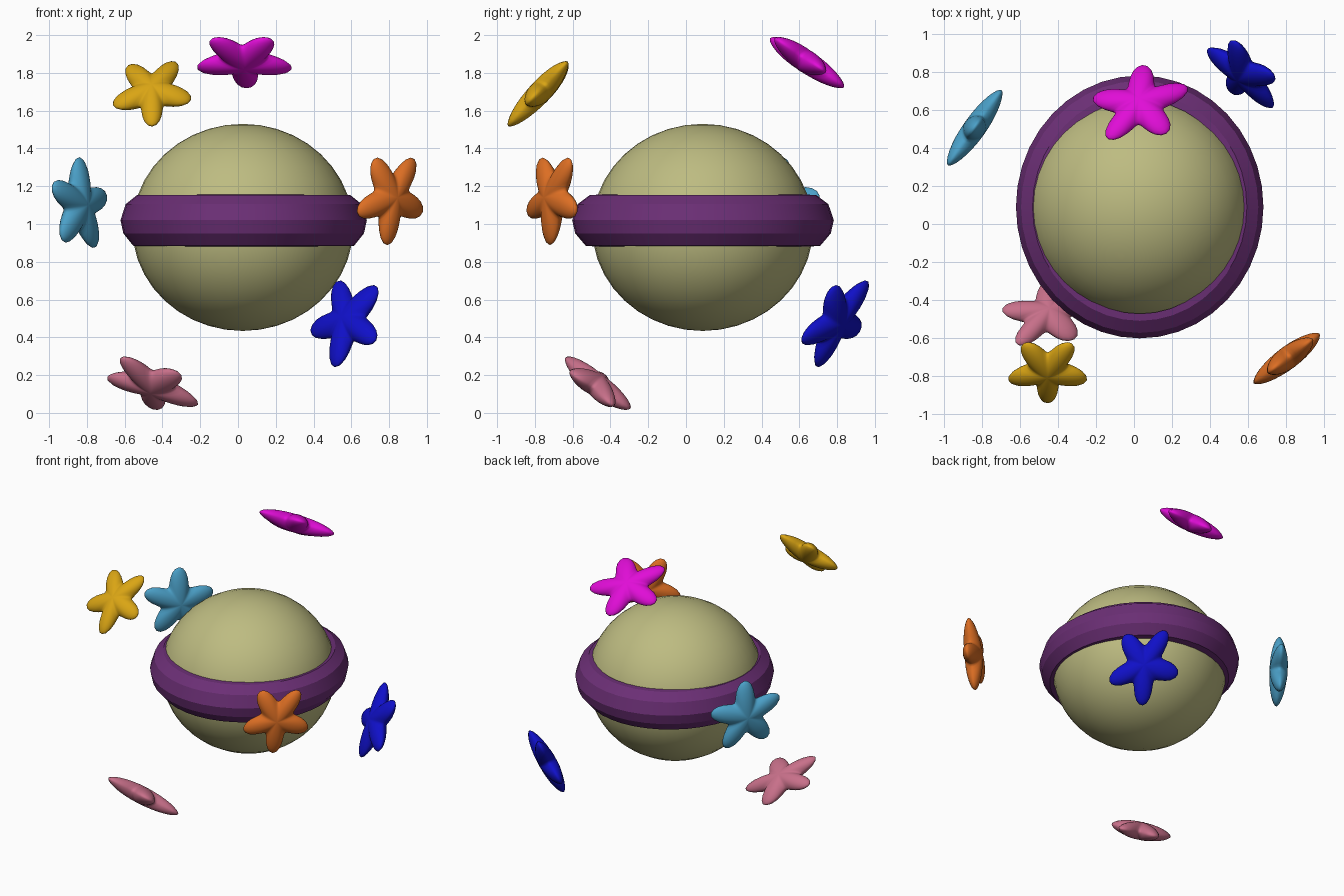
import bpy, bmesh, math
from mathutils import Vector

if "Cube" in bpy.data.objects:
    bpy.data.objects.remove(bpy.data.objects["Cube"])


def material(name, rgb):
    m = bpy.data.materials.new(name)
    m.diffuse_color = (*rgb, 1)
    m.use_nodes = True
    m.node_tree.nodes["Principled BSDF"].inputs["Base Color"].default_value = m.diffuse_color
    return m


def finish(bm, name, mat, angle):
    bmesh.ops.recalc_face_normals(bm, faces=bm.faces)
    me = bpy.data.meshes.new(name)
    bm.to_mesh(me)
    bm.free()
    ob = bpy.data.objects.new(name, me)
    bpy.context.collection.objects.link(ob)
    me.materials.append(mat)
    bpy.ops.object.select_all(action='DESELECT')
    ob.select_set(True)
    bpy.context.view_layer.objects.active = ob
    bpy.ops.object.shade_smooth_by_angle(angle=math.radians(angle))
    return ob


def bridge(bm, a, b):
    n = len(a)
    for i in range(n):
        j = (i + 1) % n
        bm.faces.new((a[i], a[j], b[j], b[i]))


# Planet body
bm = bmesh.new()
bmesh.ops.create_uvsphere(bm, u_segments=40, v_segments=20, radius=1)
for v in bm.verts:
    v.co = Vector((0.025 + v.co.x * 0.585, 0.088 + v.co.y * 0.585, 0.982 + v.co.z * 0.548))
finish(bm, "planet", material("khaki", (0.51, 0.50, 0.22)), 40)

# Belt around the planet, slightly longer front to back
profile = [(0.53, 1.155), (0.565, 1.153), (0.625, 1.105), (0.652, 1.02),
           (0.637, 0.95), (0.585, 0.885), (0.53, 0.88)]
N = 40
bm = bmesh.new()
rings = []
for r, z in profile:
    rings.append([bm.verts.new((0.03 + r * math.cos(2 * math.pi * i / N),
                                0.09 + r * 1.062 * math.sin(2 * math.pi * i / N), z))
                  for i in range(N)])
for k in range(len(rings)):
    bridge(bm, rings[k], rings[(k + 1) % len(rings)])
finish(bm, "belt", material("purple", (0.147, 0.028, 0.178)), 20)


# Puffy star: centre, vector to one tip, sideways vector
def star(name, mat, c, u, v, half=0.06, seg=60, steps=8):
    c, u, v = Vector(c), Vector(u), Vector(v)
    n = u.cross(v).normalized()
    bm = bmesh.new()

    def loop(t, side):
        out = []
        for i in range(seg):
            a = 2 * math.pi * i / seg
            r = t * (0.76 + 0.25 * math.cos(5 * a))
            h = side * half * (1 - t * t) ** 0.6
            out.append(bm.verts.new(c + u * r * math.cos(a) + v * r * math.sin(a) + n * h))
        return out

    rim = loop(1, 0)
    for side in (1, -1):
        prev = rim
        for k in range(1, steps):
            cur = loop(math.cos(k * math.pi / 2 / steps), side)
            bridge(bm, prev, cur)
            prev = cur
        top = bm.verts.new(c + n * half * side)
        for i in range(seg):
            bm.faces.new((prev[i], prev[(i + 1) % seg], top))
    finish(bm, name, mat, 80)


# Six stars floating around the planet
star("magenta_star", material("magenta", (0.75, 0.004, 0.68)),
     (0.03, 0.63, 1.865), (0.015, 0.205, -0.14), (0.26, 0.025, 0))
star("gold_star", material("gold", (0.70, 0.376, 0.007)),
     (-0.455, -0.77, 1.70), (0, -0.17, -0.18), (0.215, 0, 0.015))
star("sky_star", material("sky blue", (0.07, 0.352, 0.578)),
     (-0.84, 0.505, 1.10), (0.085, 0.115, -0.22), (0.12, 0.172, 0.125))
star("orange_star", material("orange", (0.716, 0.156, 0.017)),
     (0.81, -0.705, 1.14), (-0.02, -0.015, -0.25), (0.18, 0.135, 0))
star("blue_star", material("deep blue", (0.005, 0.005, 0.578)),
     (0.578, 0.794, 0.485), (-0.066, -0.094, -0.24), (0.18, -0.158, -0.025))
star("pink_star", material("pink", (0.578, 0.162, 0.254)),
     (-0.455, -0.475, 0.15), (0.01, 0.18, -0.125), (0.25, 0.025, -0.07))
